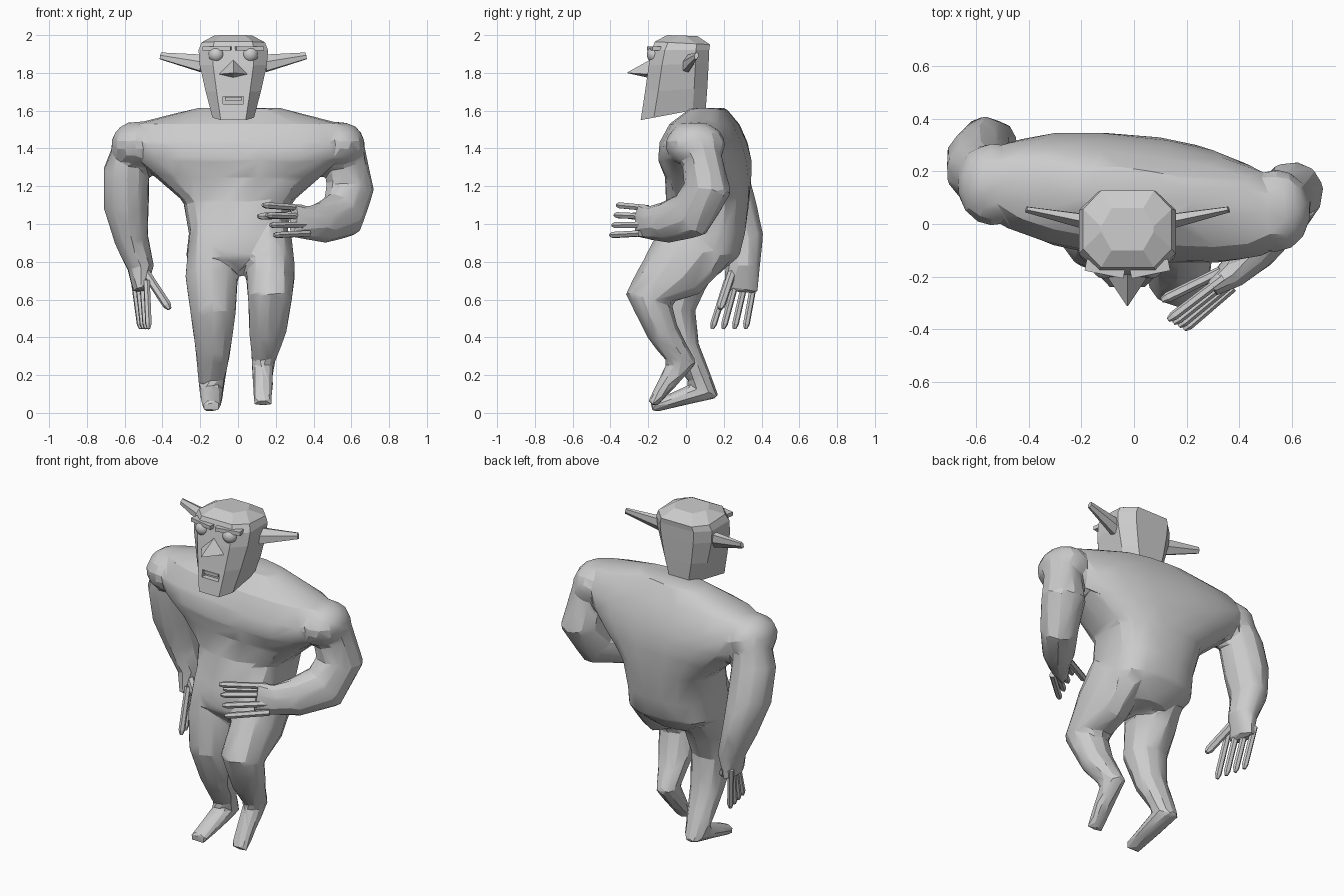
import bpy, bmesh, math
from mathutils import Vector

if "Cube" in bpy.data.objects:
    bpy.data.objects.remove(bpy.data.objects["Cube"])


def skin(name, rings):
    """Bridge equal-length point rings into a closed solid."""
    bm = bmesh.new()
    vs = [[bm.verts.new(p) for p in r] for r in rings]
    n = len(vs[0])
    for a, b in zip(vs, vs[1:]):
        for i in range(n):
            bm.faces.new((a[i], a[(i + 1) % n], b[(i + 1) % n], b[i]))
    bm.faces.new(vs[0][::-1])
    bm.faces.new(vs[-1])
    bmesh.ops.recalc_face_normals(bm, faces=bm.faces)
    me = bpy.data.meshes.new(name)
    bm.to_mesh(me)
    bm.free()
    ob = bpy.data.objects.new(name, me)
    bpy.context.collection.objects.link(ob)
    return ob


def tube(name, path, side=(1, 0, 0), n=10, fat=1.0):
    """Loft elliptical rings along a path of (x, y, z, side radius, depth radius)."""
    pts = [Vector(p[:3]) for p in path]
    rings = []
    for i, p in enumerate(path):
        t = Vector()
        if i > 0:
            t += (pts[i] - pts[i - 1]).normalized()
        if i < len(pts) - 1:
            t += (pts[i + 1] - pts[i]).normalized()
        t.normalize()
        u = Vector(side)
        u = (u - t * u.dot(t)).normalized()
        v = t.cross(u)
        rings.append([pts[i] + fat * (u * p[3] * math.cos(a) + v * p[4] * math.sin(a))
                      for a in (math.tau * (k + .5) / n for k in range(n))])
    return skin(name, rings)


def ball(name, loc, size):
    bpy.ops.mesh.primitive_uv_sphere_add(segments=14, ring_count=9, radius=1, location=loc)
    ob = bpy.context.object
    ob.name, ob.scale = name, size
    return ob


def box(name, loc, size):
    bpy.ops.mesh.primitive_cube_add(size=1, location=loc)
    ob = bpy.context.object
    ob.name, ob.scale = name, size
    return ob


def finger(name, a, b, r=.018):
    a, b = Vector(a), Vector(b)
    m = a.lerp(b, .9)
    return tube(name, [(*a, r, r), (*m, r, r), (*b, r / 2, r / 2)], (1, -1, 1), 6)


def modify(ob, kind, **settings):
    bpy.context.view_layer.objects.active = ob
    mod = ob.modifiers.new(kind.lower(), kind)
    for key, value in settings.items():
        setattr(mod, key, value)
    bpy.ops.object.modifier_apply(modifier=mod.name)


def boolean(ob, other, op):
    modify(ob, 'BOOLEAN', operation=op, object=other, solver='EXACT')
    bpy.data.objects.remove(other)


def power(c, e):
    return math.copysign(abs(c) ** e, c)


# Torso: height, half width, front y, back y
levels = [(.73, .13, -.08, .17), (.83, .275, -.175, .285), (.95, .26, -.165, .315),
          (1.12, .29, -.105, .335), (1.25, .44, -.105, .34), (1.34, .55, -.138, .335),
          (1.43, .61, -.125, .31), (1.53, .55, -.07, .265), (1.615, .22, .03, .205)]
rings = []
for z, w, f, b in levels:
    skew = .11 * min(1, max(0, (z - 1) * 3))
    ring = []
    for k in range(18):
        a = math.tau * k / 18
        x = w * power(math.cos(a), .85)
        ring.append((x, (f + b) / 2 + (b - f) / 2 * power(math.sin(a), .68) - skew * x, z))
    rings.append(ring)
body = skin("body", rings)

limbs = [
    # Legs: one planted, one bent with the toe pointing down
    tube("planted_leg", [(-.14, .05, .92, .12, .19), (-.14, -.03, .72, .14, .145),
                         (-.132, -.065, .54, .122, .113), (-.132, -.01, .34, .095, .08),
                         (-.14, .10, .115, .065, .083), (-.14, -.185, .03, .05, .03)], fat=1.04),
    tube("bent_leg", [(.155, .05, .90, .13, .20), (.172, -.06, .75, .13, .175),
                      (.17, -.20, .61, .118, .12), (.155, -.12, .42, .098, .082),
                      (.132, -.02, .265, .06, .078), (.132, -.18, .045, .05, .027)], fat=1.04),
    # Hanging arm
    tube("hanging_arm", [(-.56, .17, 1.46, .08, .1), (-.592, .20, 1.28, .122, .12),
                         (-.592, .245, 1.10, .122, .125), (-.565, .295, .92, .092, .115),
                         (-.515, .30, .77, .072, .09), (-.52, .29, .64, .036, .095)], fat=1.03),
    # Arm folded across the belly
    tube("folded_arm", [(.56, .065, 1.46, .09, .1), (.595, .115, 1.19, .12, .13),
                        (.555, .03, 1.05, .105, .135), (.45, -.10, 1.01, .09, .11),
                        (.37, -.19, 1.005, .06, .088), (.29, -.25, 1.02, .034, .092)],
         side=(1, -1, 0), fat=1.03)]
# Rounded shoulders
for s in (-1, 1):
    limbs.append(ball("shoulder", (s * .54, .1 - s * .05, 1.42), (.135, .16, .122)))
for limb in limbs:
    boolean(body, limb, 'UNION')

# Melt the limbs into the torso, then reduce to low-poly facets
modify(body, 'REMESH', mode='VOXEL', voxel_size=.015)
modify(body, 'SMOOTH', factor=.5, iterations=7)
modify(body, 'DECIMATE', ratio=800 / max(800, len(body.data.polygons)))

# Fingers and thumbs
for i in range(4):
    finger(f"hanging_finger_{i}", (-.55 + .022 * i, .362 - .048 * i, .70),
           (-.515 + .014 * i, .315 - .059 * i, .445))
    finger(f"folded_finger_{i}", (.34 + .012 * i, -.205 - .012 * i, 1.085 - .045 * i),
           (.13 + .02 * i, -.365 - .012 * i, 1.10 - .053 * i))
finger("hanging_thumb", (-.50, .25, .76), (-.362, .18, .55), .023)
finger("folded_thumb", (.33, -.18, 1.05), (.105, -.29, 1.04), .02)

# Head: front z, back z, half width, front y, back y
CX = -.025
rings = []
for zf, zb, w, f, b in [(1.55, 1.615, .11, -.24, .105), (1.70, 1.72, .147, -.217, .113),
                        (1.84, 1.85, .178, -.197, .12), (1.92, 1.92, .184, -.182, .123),
                        (1.965, 1.95, .168, -.165, .127), (2, 1.995, .10, -.10, .06)]:
    half = [(.6 * w, f), (w, f + .07), (w, b - .07), (.6 * w, b)]
    outline = half + [(-x, y) for x, y in reversed(half)]
    rings.append([(CX + x, y, zf + (zb - zf) * (y - f) / (b - f)) for x, y in outline])
head = skin("head", rings)

# Mouth slot with a row of teeth
boolean(head, box("mouth_cutter", (CX, -.23, 1.655), (.11, .07, .042)), 'DIFFERENCE')
box("teeth", (CX, -.205, 1.664), (.09, .03, .018))

# Pointed nose
tip = Vector((CX, -.315, 1.80))
base = [Vector((CX + x, -.18, z)) for x, z in
        [(0, 1.875), (.09, 1.792), (0, 1.77), (-.09, 1.792)]]
skin("nose", [base, [p.lerp(tip, .97) for p in base]])

# Eyes, brows and ears on both sides
for s, word in ((-1, "left"), (1, "right")):
    ball(word + "_eye", (CX + s * .09, -.165, 1.897), (.043, .043, .043))
    bpy.ops.object.shade_smooth()
    box(word + "_brow", (CX + s * .085, -.17, 1.93), (.15, .045, .022)).rotation_euler.z = s * .2
    tube(word + "_ear", [(CX + s * .165, .01, 1.85, .052, .03),
                         (CX + s * .385, .055, 1.89, .02, .012)], (0, .3, 1), 6)

# Soft shading on the body, hard edges kept
bpy.ops.object.select_all(action='DESELECT')
body.select_set(True)
bpy.context.view_layer.objects.active = body
bpy.ops.object.shade_smooth_by_angle(angle=math.radians(20))
